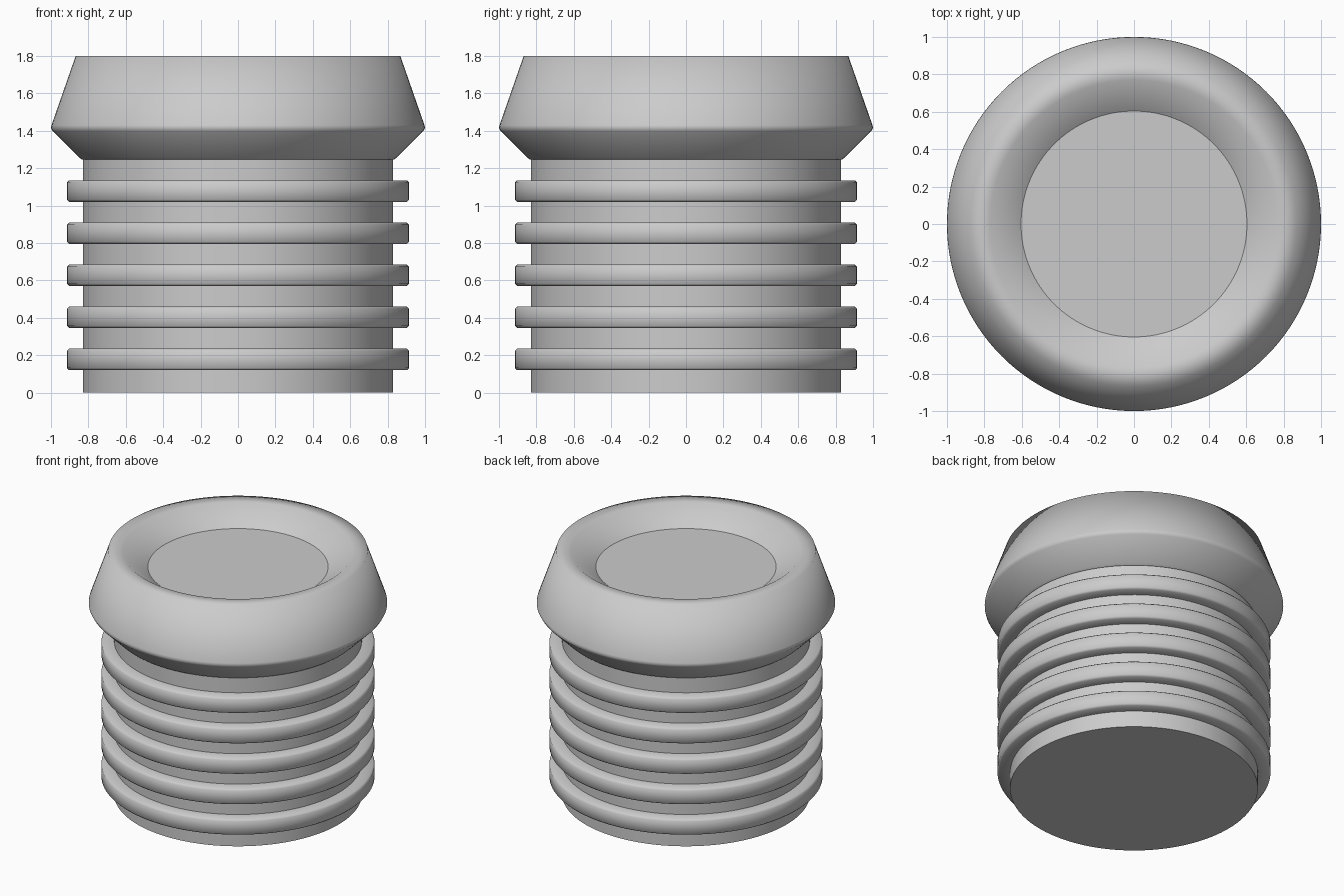
import bpy, bmesh, math

if "Cube" in bpy.data.objects:
    bpy.data.objects.remove(bpy.data.objects["Cube"])

SEG = 128


def lathe(name, profile, angle, flat_caps=True, closed=False):
    """Revolve (radius, z) points about z; cap both ends or close the loop."""
    bm = bmesh.new()
    rings = []
    for r, z in profile:
        rings.append([bm.verts.new((r * math.cos(2 * math.pi * i / SEG),
                                    r * math.sin(2 * math.pi * i / SEG), z))
                      for i in range(SEG)])
    pairs = list(zip(rings, rings[1:]))
    if closed:
        pairs.append((rings[-1], rings[0]))
    for a, b in pairs:
        for i in range(SEG):
            j = (i + 1) % SEG
            bm.faces.new((a[i], a[j], b[j], b[i]))
    if not closed:
        bm.faces.new(rings[0][::-1])
        bm.faces.new(rings[-1])
    bmesh.ops.recalc_face_normals(bm, faces=bm.faces)
    mesh = bpy.data.meshes.new(name)
    bm.to_mesh(mesh)
    bm.free()
    obj = bpy.data.objects.new(name, mesh)
    bpy.context.collection.objects.link(obj)
    bpy.ops.object.select_all(action='DESELECT')
    obj.select_set(True)
    bpy.context.view_layer.objects.active = obj
    bpy.ops.object.shade_smooth_by_angle(angle=math.radians(angle))
    # end caps stay flat
    for p in mesh.polygons:
        if len(p.vertices) > 4:
            p.use_smooth = False
    return obj


# plain cylindrical shank
lathe("plug_body", [(0.83, 0), (0.83, 1.26)], 40)

# five grip ribs with slightly eased outer corners
B = 0.012
for n in range(5):
    z0 = 0.12 + 0.225 * n
    z1 = z0 + 0.115
    lathe(f"grip_rib_{n + 1}",
          [(0.82, z0), (0.915 - B, z0), (0.915, z0 + B),
           (0.915, z1 - B), (0.915 - B, z1), (0.82, z1)], 50, closed=True)

# flared head with a dished top
lathe("plug_head",
      [(0.835, 1.247), (0.85, 1.257), (0.99, 1.397), (1.0, 1.415),
       (0.997, 1.43), (0.868, 1.80), (0.77, 1.80), (0.604, 1.68)], 85)
